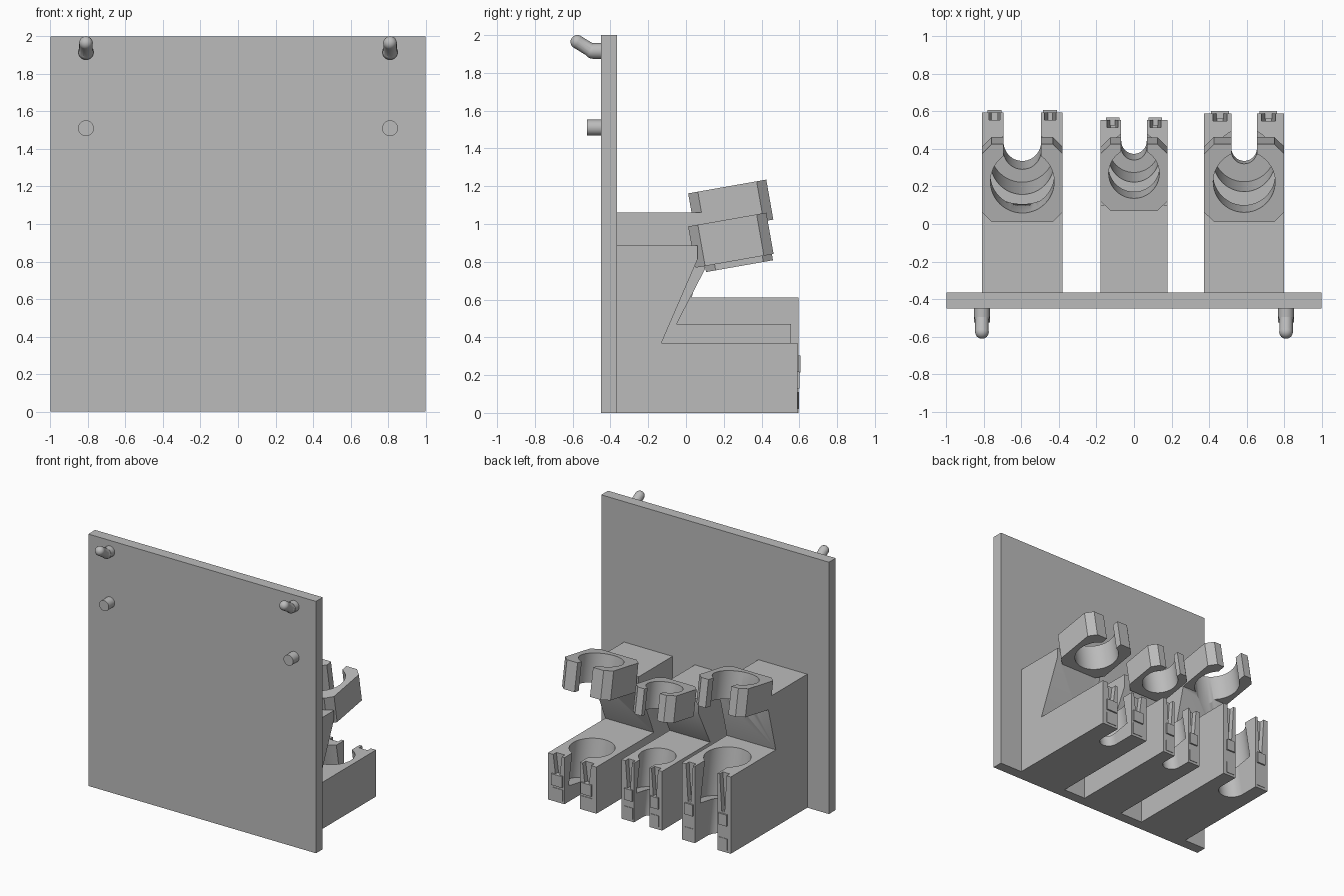
import bpy, bmesh, math
from mathutils import Vector, Matrix

cube = bpy.data.objects.get("Cube")
if cube:
    bpy.data.objects.remove(cube, do_unlink=True)

grey = bpy.data.materials.new("plain_grey")
grey.use_nodes = True
GREY = (0.5, 0.5, 0.5, 1)
grey.diffuse_color = GREY
grey.node_tree.nodes["Principled BSDF"].inputs["Base Color"].default_value = GREY

TILT = math.radians(10)
AXIS = Vector((0, -math.sin(TILT), math.cos(TILT)))   # holes lean toward the board
BACK = -0.365                                          # rear face of the board


def finish(name, bm):
    bmesh.ops.recalc_face_normals(bm, faces=bm.faces)
    mesh = bpy.data.meshes.new(name)
    bm.to_mesh(mesh)
    bm.free()
    mesh.materials.append(grey)
    obj = bpy.data.objects.new(name, mesh)
    bpy.context.collection.objects.link(obj)
    return obj


def prism(name, points, place, shift):
    """Extrude an outline; place maps outline points to 3D."""
    bm = bmesh.new()
    face = bm.faces.new([bm.verts.new(place(*p)) for p in points])
    new = bmesh.ops.extrude_face_region(bm, geom=[face])["geom"]
    verts = [g for g in new if isinstance(g, bmesh.types.BMVert)]
    bmesh.ops.translate(bm, verts=verts, vec=shift)
    return finish(name, bm)


def box(name, x0, x1, y0, y1, z0, z1):
    outline = [(x0, y0), (x1, y0), (x1, y1), (x0, y1)]
    return prism(name, outline, lambda x, y: (x, y, z0), (0, 0, z1 - z0))


def rod(name, a, b, radius, sides=48):
    a, b = Vector(a), Vector(b)
    bm = bmesh.new()
    turn = (b - a).to_track_quat('Z', 'Y').to_matrix().to_4x4()
    bmesh.ops.create_cone(bm, cap_ends=True, segments=sides, radius1=radius, radius2=radius,
                          depth=(b - a).length, matrix=Matrix.Translation((a + b) / 2) @ turn)
    return finish(name, bm)


def ball(name, centre, radius):
    bm = bmesh.new()
    bmesh.ops.create_uvsphere(bm, u_segments=24, v_segments=12, radius=radius,
                              matrix=Matrix.Translation(centre))
    return finish(name, bm)


def combine(target, tool, operation):
    mod = target.modifiers.new("combine", 'BOOLEAN')
    mod.operation, mod.object, mod.solver = operation, tool, 'EXACT'
    graph = bpy.context.evaluated_depsgraph_get()
    mesh = bpy.data.meshes.new_from_object(target.evaluated_get(graph))
    target.modifiers.clear()
    target.data = mesh
    bpy.data.objects.remove(tool, do_unlink=True)


def smooth(obj):
    bpy.ops.object.select_all(action='DESELECT')
    obj.select_set(True)
    bpy.context.view_layer.objects.active = obj
    bpy.ops.object.shade_smooth_by_angle(angle=math.radians(30))


def holder(side, cx, half, radius, slot, end, base_top, notch, arm_top, arm_foot,
           cup_end, cup_len, cup_high, hole, floor):
    # Side profile: base, undercut slope and arm
    outline = [(BACK - 0.02, 0), (end, 0), (end, base_top), (notch, base_top), arm_foot,
               (arm_foot[0], arm_top), (BACK - 0.02, arm_top)]
    body = prism(side + "_holder", outline, lambda y, z: (cx - half, y, z), (2 * half, 0, 0))

    # Tilted cup with chamfered corners
    c = 0.052
    along = Vector((0, math.cos(TILT), math.sin(TILT)))
    top = Vector((cx, *cup_end))
    corners = [(-half, -c), (-half + c, 0), (half - c, 0), (half, -c),
               (half, c - cup_len), (half - c, -cup_len), (c - half, -cup_len), (-half, c - cup_len)]
    cup = prism("cup", corners, lambda x, t: top + along * t + Vector((x, 0, 0)), -AXIS * cup_high)
    combine(body, cup, 'UNION')

    # Leaning bore, stopping at the base floor
    centre = Vector((cx, *hole))

    def on_axis(z):
        return centre + AXIS * ((z - centre.z) / AXIS.z)

    combine(body, rod("bore", on_axis(floor), on_axis(1.5), radius), 'DIFFERENCE')

    # Round-bottomed slot through floor and open end
    combine(body, rod("slot_round", on_axis(-0.2), on_axis(1.45), slot), 'DIFFERENCE')
    low = on_axis(-0.2)
    mouth = prism("slot_mouth", [(-slot, 0), (slot, 0), (slot, 1), (-slot, 1)],
                  lambda x, y: low + Vector((x, y, 0)), on_axis(1.45) - low)
    combine(body, mouth, 'DIFFERENCE')

    # Latch details on both legs of the open end
    leg = half - slot
    for s in (-1, 1):
        mid = cx + s * (slot + leg * 0.42)
        w = leg * 0.27
        wedge = [(mid - w, base_top + 0.01), (mid + w, base_top + 0.01),
                 (mid + w * 0.4, base_top * 0.52), (mid - w * 0.4, base_top * 0.52)]
        combine(body, prism("groove", wedge, lambda x, z: (x, end - 0.04, z), (0, 0.06, 0)),
                'DIFFERENCE')
        z = base_top * 0.35
        combine(body, box("catch", mid - w * 1.2, mid + w * 1.2, end - 0.03, end + 0.012,
                          z, z + 0.09), 'UNION')
        combine(body, box("foot_pad", mid - w * 1.2, mid + w * 1.2, end - 0.03, end + 0.004,
                          0.02, 0.11), 'UNION')
    smooth(body)


# Upright board
box("back_board", -1, 1, -0.45, BACK, 0, 2)

# Three holders of different size and height
holder("right", -0.595, 0.215, 0.17, 0.1, 0.595, 0.61, 0.03, 1.06, (0.12, 0.95),
       (0.425, 1.235), 0.42, 0.215, (0.33, 0.61), 0.27)
holder("middle", 0, 0.178, 0.135, 0.068, 0.555, 0.47, -0.05, 0.87, (0.1, 0.76),
       (0.425, 1.01), 0.36, 0.205, (0.36, 0.47), 0.2)
holder("left", 0.587, 0.213, 0.165, 0.068, 0.59, 0.37, -0.13, 0.885, (0.06, 0.81),
       (0.425, 1.06), 0.42, 0.222, (0.34, 0.37), 0.1)

# Hanging pegs: straight lower, hooked upper
for side, x in (("right", -0.81), ("left", 0.81)):
    smooth(rod(side + "_lower_peg", (x, -0.44, 1.51), (x, -0.525, 1.51), 0.042))
    hook = rod(side + "_hook_peg", (x, -0.44, 1.915), (x, -0.495, 1.915), 0.042)
    elbow, tip = (x, -0.495, 1.915), (x, -0.575, 1.964)
    combine(hook, ball("elbow", elbow, 0.04), 'UNION')
    combine(hook, rod("hook_shaft", elbow, tip, 0.036), 'UNION')
    combine(hook, ball("hook_tip", tip, 0.0365), 'UNION')
    smooth(hook)
